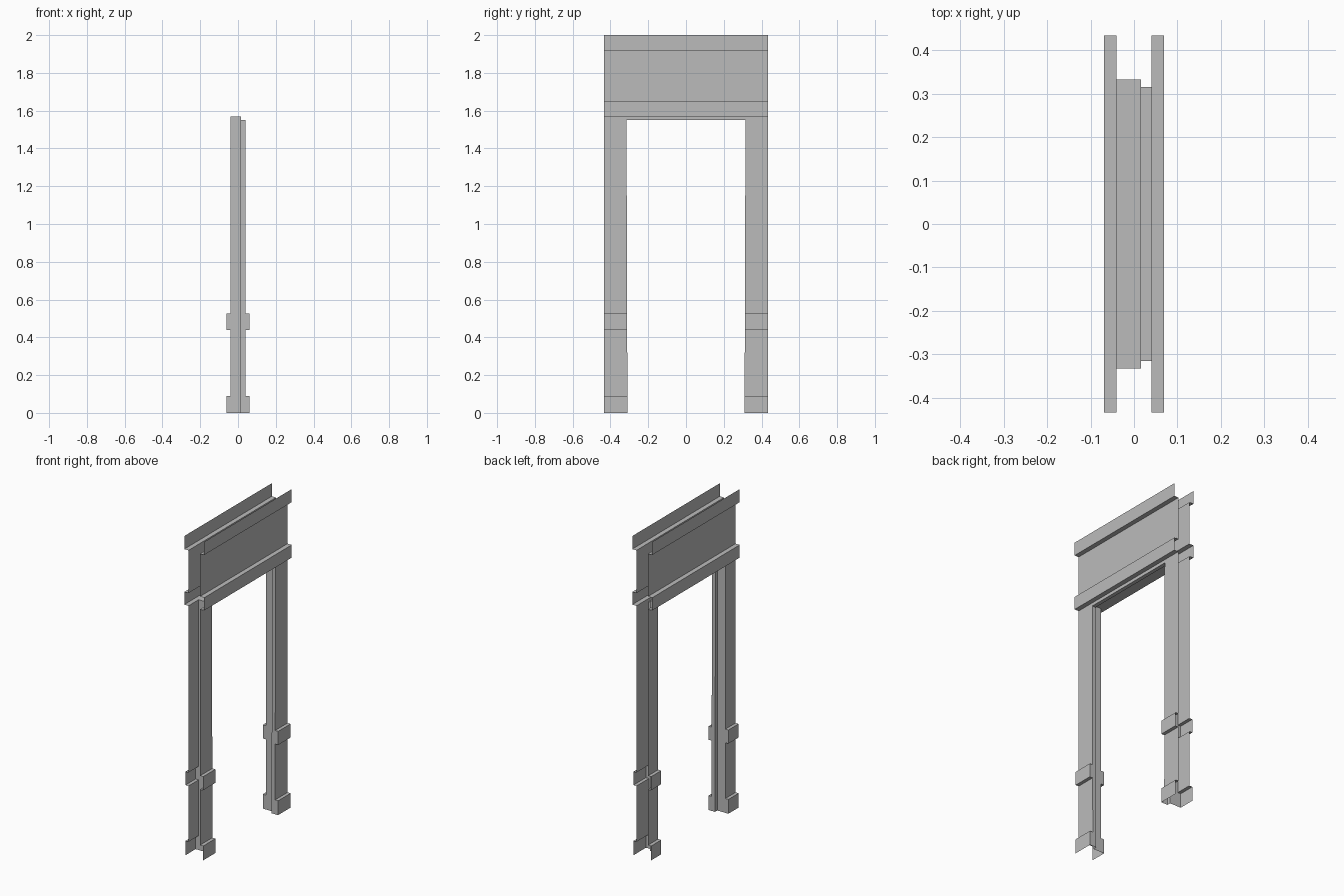
import bpy
import bmesh

cube = bpy.data.objects.get("Cube")
if cube:
    bpy.data.objects.remove(cube, do_unlink=True)

grey = bpy.data.materials.new("plain_grey")
grey.use_nodes = True
colour = (0.5, 0.5, 0.5, 1)
grey.diffuse_color = colour
grey.node_tree.nodes["Principled BSDF"].inputs["Base Color"].default_value = colour

OUTER = 0.434                  # half width of the frame
WALL = 0.04                    # half depth of the wall
BLOCK = 0.061                  # half depth of plinths and bands
CROWN = 0.069                  # half depth of the mouldings
JAMB = 0.333                   # half width of the deep opening
STOP_TOP, STOP_FOOT = 0.315, 0.31   # half width at the stop, slightly tapered
STOP_X = 0.016
HEAD, STOP_HEAD = 1.57, 1.55
BLOCKS = [(0, 0.09), (0.44, 0.525)]


def stop_y(z):
    return STOP_FOOT + (STOP_TOP - STOP_FOOT) * min(z / STOP_HEAD, 1)


def make(name, quads, flip=False):
    """Open sheet object from a list of four-cornered faces."""
    bm = bmesh.new()
    for quad in quads:
        bm.faces.new([bm.verts.new(p) for p in (quad[::-1] if flip else quad)])
    bmesh.ops.remove_doubles(bm, verts=bm.verts, dist=0.0001)
    mesh = bpy.data.meshes.new(name)
    bm.to_mesh(mesh)
    bm.free()
    mesh.materials.append(grey)
    obj = bpy.data.objects.new(name, mesh)
    bpy.context.collection.objects.link(obj)


def sweep(profile, side, y0, y1):
    """Strips along y that follow an (x, z) profile; y0 and y1 depend on z."""
    return [[(side * a, y0(c), c), (side * a, y1(c), c),
             (side * b, y1(d), d), (side * b, y0(d), d)]
            for (a, c), (b, d) in zip(profile, profile[1:])]


pilaster = []
for low, high in BLOCKS:
    pilaster += [(WALL, low), (BLOCK, low), (BLOCK, high), (WALL, high)]
pilaster = pilaster[1:] + [(WALL, HEAD)]
crown = [(WALL, HEAD), (CROWN, HEAD), (CROWN, 1.65), (WALL, 1.65),
         (WALL, 1.918), (CROWN, 1.918), (CROWN, 2)]

for face, side in (("left", 1), ("right", -1)):
    inner = stop_y if side > 0 else (lambda z: JAMB)
    # Moulded lintel, open at its ends and top
    make(face + "_lintel",
         sweep(crown, side, lambda z: -OUTER, lambda z: OUTER), side < 0)
    for end, s in (("back", 1), ("front", -1)):
        # Pilaster with plinth and band, capped towards the opening
        quads = sweep(pilaster, side, lambda z: s * inner(z), lambda z: s * OUTER)
        make(face + "_" + end + "_pilaster", quads, side * s < 0)
        caps = [[(side * x, s * inner(z), z) for x, z in
                 ((WALL, low), (BLOCK, low), (BLOCK, high), (WALL, high))]
                for low, high in BLOCKS]
        make(face + "_" + end + "_block_caps", caps, side * s < 0)

# Stepped lining of the two jambs
for end, s in (("back", 1), ("front", -1)):
    foot = [(-WALL, JAMB), (STOP_X, JAMB), (STOP_X, STOP_FOOT), (WALL, STOP_FOOT)]
    top = [(-WALL, JAMB), (STOP_X, JAMB), (STOP_X, STOP_TOP), (WALL, STOP_TOP)]
    quads = []
    for i in range(3):
        heights = (HEAD, HEAD) if i == 0 else (STOP_HEAD, STOP_HEAD)
        quads.append([(foot[i][0], s * foot[i][1], 0),
                      (foot[i + 1][0], s * foot[i + 1][1], 0),
                      (top[i + 1][0], s * top[i + 1][1], heights[1]),
                      (top[i][0], s * top[i][1], heights[0])])
    make(end + "_jamb_lining", quads, s < 0)

# Stepped lining of the head, with the narrow strip above the stop
head = [(-WALL, HEAD), (STOP_X, HEAD), (STOP_X, STOP_HEAD), (WALL, STOP_HEAD)]
make("head_lining", sweep(head[:3], 1, lambda z: -JAMB, lambda z: JAMB), True)
make("head_stop", sweep(head[2:] + [(WALL, HEAD)], 1,
                        lambda z: -STOP_TOP, lambda z: STOP_TOP))
